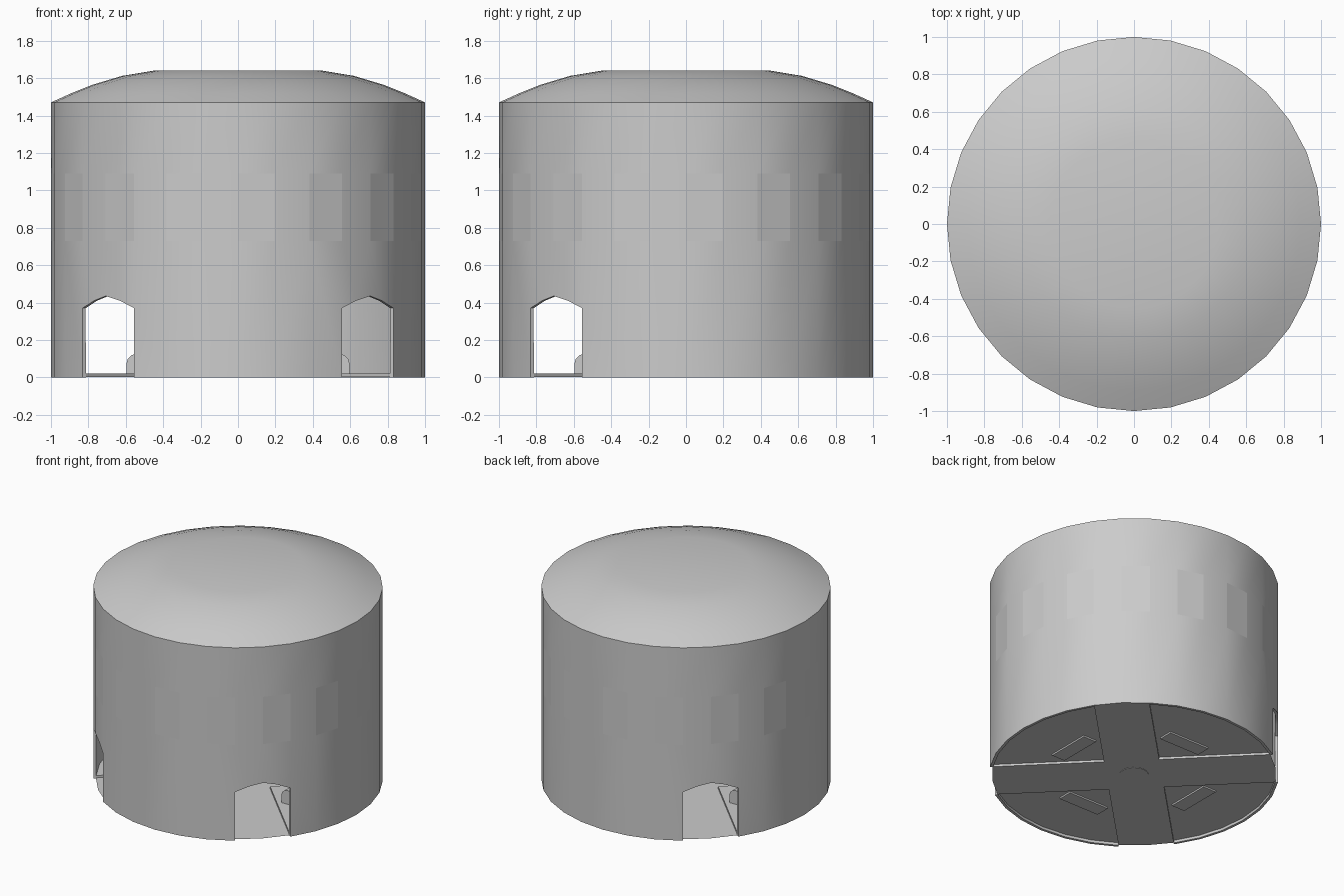
import bpy, bmesh
from math import sin, cos, pi, sqrt
from mathutils import Matrix

if "Cube" in bpy.data.objects:
    bpy.data.objects.remove(bpy.data.objects["Cube"])

N = 32                      # sides of the round plan
STEP = 2 * pi / N
WALL_TOP, THICK = 1.47, 0.02
WIN_LOW, WIN_HIGH = 0.73, 1.09
DOOR_VERTS = (12, 20, 28)   # corners at the centre of each doorway
ARCH = (0.37, 0.41, 0.435)  # doorway height: jamb, halfway, crown


def ring(i, r, z):
    return (r * cos(i * STEP), r * sin(i * STEP), z)


def make(name, faces, smooth=False, thick=0.0):
    """Object from a list of polygons, welded, optionally thickened inwards."""
    bm = bmesh.new()
    for f in faces:
        bm.faces.new([bm.verts.new(p) for p in f])
    bmesh.ops.remove_doubles(bm, verts=bm.verts, dist=1e-5)
    mesh = bpy.data.meshes.new(name)
    bm.to_mesh(mesh)
    bm.free()
    ob = bpy.data.objects.new(name, mesh)
    bpy.context.collection.objects.link(ob)
    bpy.ops.object.select_all(action='DESELECT')
    ob.select_set(True)
    bpy.context.view_layer.objects.active = ob
    if thick:
        mod = ob.modifiers.new("thickness", 'SOLIDIFY')
        mod.thickness, mod.offset, mod.use_even_offset = thick, -1, True
        bpy.ops.object.modifier_apply(modifier=mod.name)
    if smooth:
        bpy.ops.object.shade_smooth_by_angle(angle=pi / 6)
    return ob


def panel(i, z0, z1):
    return [ring(i, 1, z0), ring(i + 1, 1, z0), ring(i + 1, 1, z1), ring(i, 1, z1)]


# Outer wall with arched doorways and a window in every other side
wall, windows = [], []
for i in range(N):
    a, b = ring(i, 1, 0), ring(i + 1, 1, 0)
    mid = ((a[0] + b[0]) / 2, (a[1] + b[1]) / 2, ARCH[1])
    if i + 1 in DOOR_VERTS or i in DOOR_VERTS:
        left, right = (ARCH[0], ARCH[2]) if i + 1 in DOOR_VERTS else (ARCH[2], ARCH[0])
        wall.append([ring(i, 1, left), mid, ring(i + 1, 1, right),
                     ring(i + 1, 1, WIN_LOW), ring(i, 1, WIN_LOW)])
    else:
        # keep a corner at jamb height so the door edges weld cleanly
        f = [a, b]
        if i + 2 in DOOR_VERTS:
            f.append(ring(i + 1, 1, ARCH[0]))
        f += [ring(i + 1, 1, WIN_LOW), ring(i, 1, WIN_LOW)]
        if i - 1 in DOOR_VERTS:
            f.append(ring(i, 1, ARCH[0]))
        wall.append(f)
    (windows if i % 2 == 0 else wall).append(panel(i, WIN_LOW, WIN_HIGH))
    wall.append(panel(i, WIN_HIGH, WALL_TOP))
make("outer_wall", wall, smooth=True, thick=THICK)
make("window_panels", windows, thick=THICK)

# Shallow domed roof with a flat crown
profile = [(1.0, 1.47), (0.89, 1.52), (0.78, 1.564), (0.62, 1.612), (0.45, 1.64)]
roof = [[ring(i, r0, z0), ring(i + 1, r0, z0), ring(i + 1, r1, z1), ring(i, r1, z1)]
        for (r0, z0), (r1, z1) in zip(profile, profile[1:]) for i in range(N)]
roof.append([ring(i, *profile[-1]) for i in range(N)])
make("roof_dome", roof, smooth=True)

# Floor: low cross-shaped walkway, four raised quarters with steps
LOW, HIGH, R = 0.003, 0.02, 0.982
corner = R * sin(STEP) * sqrt(2)
floor, cross = [], []
for q in range(4):
    k = q * 8
    inner = (corner * cos(k * STEP), corner * sin(k * STEP))
    floor.append([(*inner, HIGH)] + [ring(k + j, R, HIGH) for j in range(-3, 4)])
    for j in (-3, 3):
        floor.append([(*inner, LOW), ring(k + j, R, LOW), ring(k + j, R, HIGH), (*inner, HIGH)])
    cross += [(*inner, LOW)] + [ring(k + j, R, LOW) for j in (3, 4, 5)]
floor.append(cross)
make("stepped_floor", floor)

# Round plate at the middle of the walkway
plate_rings = [[ring(i, 0.1, z) for i in range(0, N, 2)] for z in (0.0, 0.005)]
plate = [plate_rings[0][::-1], plate_rings[1]]
for i in range(16):
    j = (i + 1) % 16
    plate.append([plate_rings[0][i], plate_rings[0][j], plate_rings[1][j], plate_rings[1][i]])
make("centre_plate", plate)


# Four round-topped benches, one on each raised quarter
def bench(name, angle):
    half = [(0.055, 0.008), (0.055, 0.08), (0.049, 0.1), (0.03, 0.118), (0.01, 0.124)]
    section = half + [(-x, z) for x, z in reversed(half)]
    ends = [[(0.54 + x, y, z) for x, z in section] for y in (-0.17, 0.17)]
    n = len(section)
    faces = [ends[0], ends[1][::-1]]
    for i in range(n):
        j = (i + 1) % n
        faces.append([ends[0][j], ends[0][i], ends[1][i], ends[1][j]])
    ob = make(name, faces, smooth=True)
    ob.data.transform(Matrix.Rotation(angle, 4, 'Z'))


for q, side in enumerate(("right", "back", "left", "front")):
    bench("bench_" + side, q * pi / 2)
